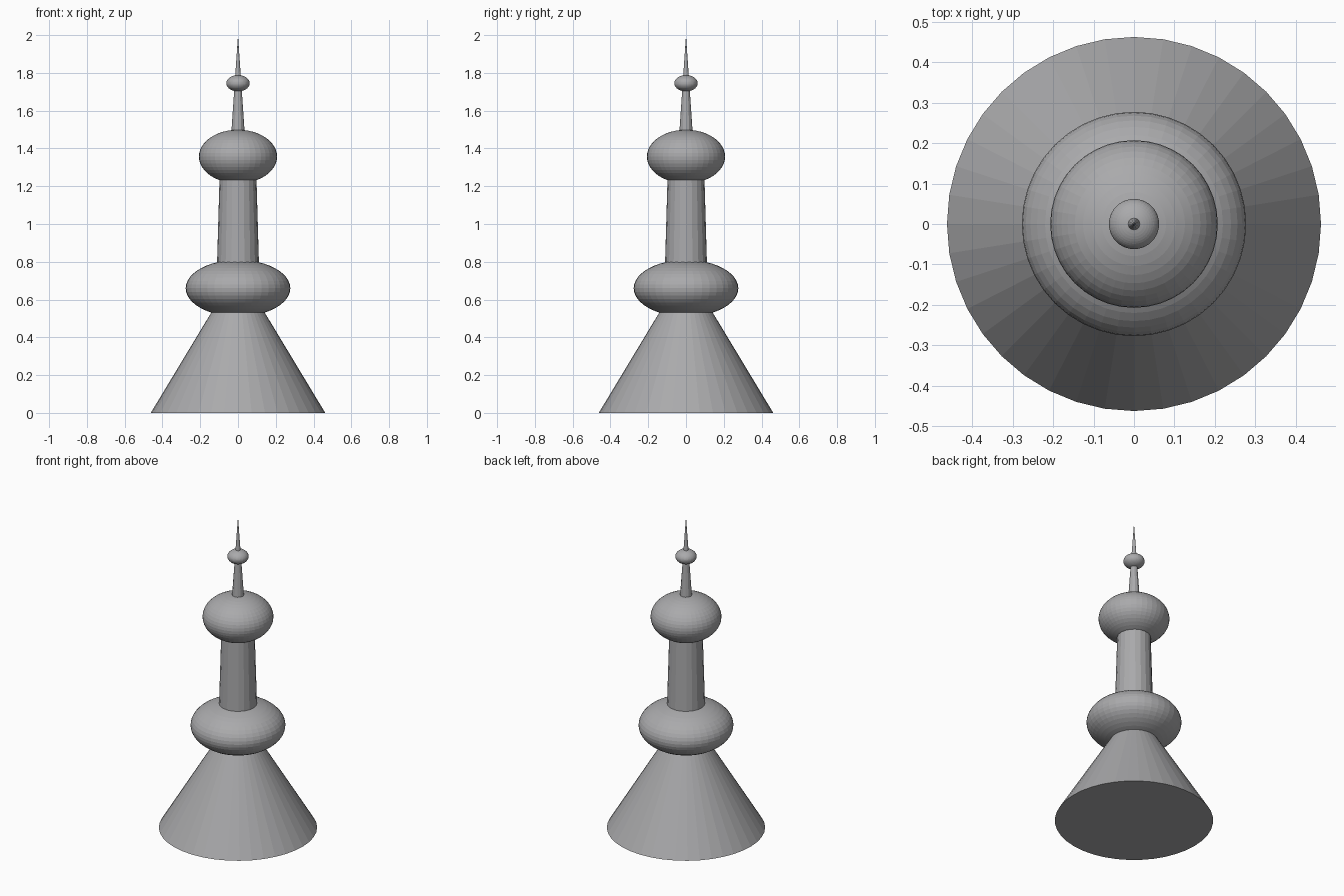
import bpy
import math

cube = bpy.data.objects.get("Cube")
if cube:
    bpy.data.objects.remove(cube, do_unlink=True)

grey = bpy.data.materials.new("stone_grey")
grey.use_nodes = True
colour = (0.4, 0.4, 0.41, 1)
grey.diffuse_color = colour
grey.node_tree.nodes["Principled BSDF"].inputs["Base Color"].default_value = colour


def finish(name, angle):
    ob = bpy.context.object
    ob.name = name
    ob.data.materials.append(grey)
    bpy.ops.object.transform_apply(location=False, rotation=False, scale=True)
    bpy.ops.object.shade_smooth_by_angle(angle=math.radians(angle))


def taper(name, sides, r_bottom, r_top, z_bottom, z_top):
    bpy.ops.mesh.primitive_cone_add(vertices=sides, radius1=r_bottom, radius2=r_top,
                                    depth=z_top - z_bottom,
                                    location=(0, 0, (z_bottom + z_top) / 2))
    finish(name, 1)


def bulb(name, radius, half_height, z):
    bpy.ops.mesh.primitive_uv_sphere_add(segments=40, ring_count=24, radius=1,
                                         location=(0, 0, z))
    bpy.context.object.scale = (radius, radius, half_height)
    finish(name, 5)


# Flared base and column
taper("base_cone", 40, 0.462, 0.13, 0, 0.55)
taper("column", 20, 0.113, 0.097, 0.72, 1.27)

# Flattened round bulbs
bulb("lower_bulb", 0.277, 0.15, 0.66)
bulb("upper_bulb", 0.207, 0.142, 1.357)

# Spire with a small bead
taper("spire", 12, 0.037, 0, 1.46, 2.0)
bulb("spire_bead", 0.062, 0.043, 1.745)
